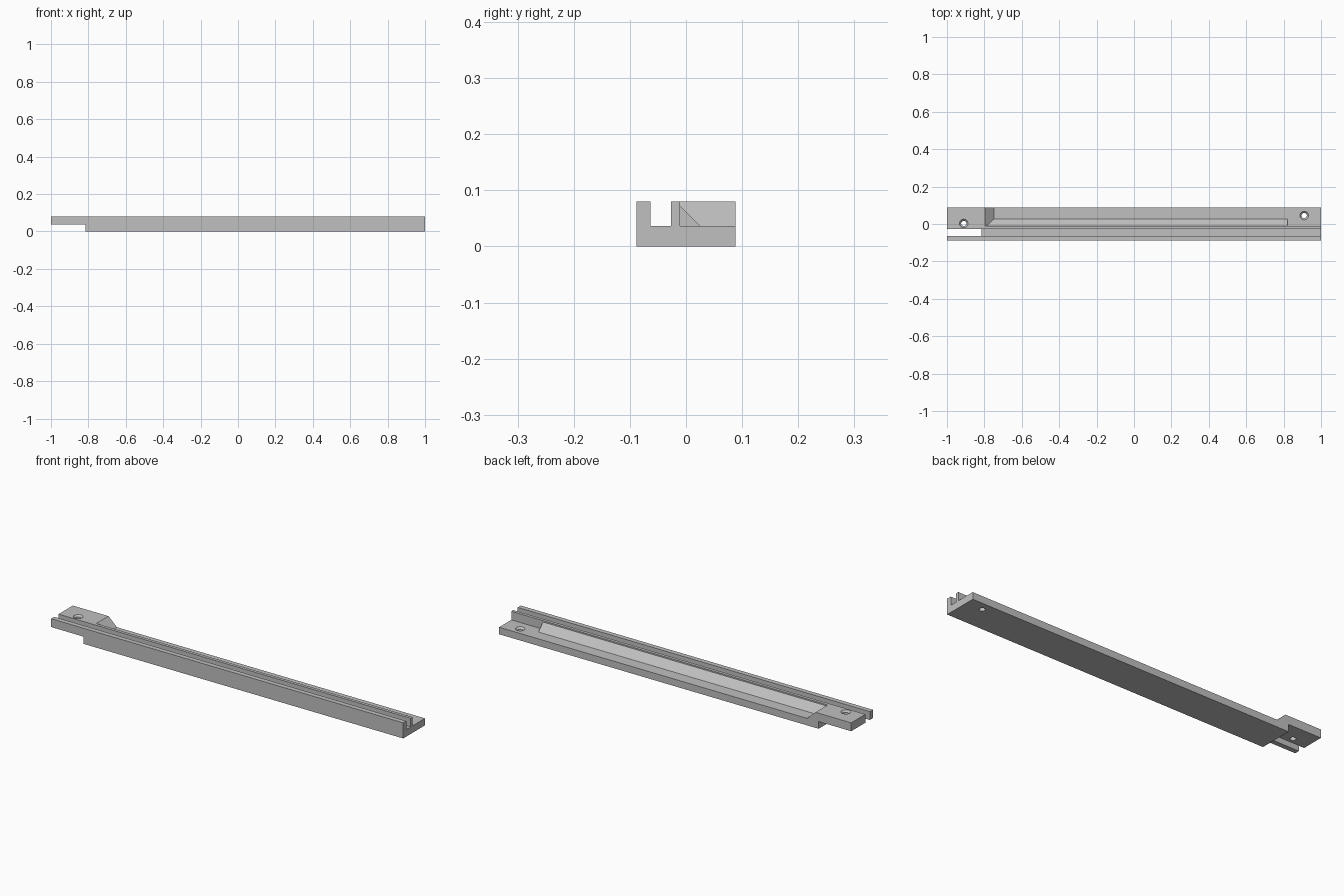
import bpy
import bmesh
from mathutils import Vector

default = bpy.data.objects.get("Cube")
if default:
    bpy.data.objects.remove(default, do_unlink=True)

GREY = (0.53, 0.53, 0.53, 1.0)
mat = bpy.data.materials.new("light grey")
mat.use_nodes = True
mat.diffuse_color = GREY
mat.node_tree.nodes["Principled BSDF"].inputs["Base Color"].default_value = GREY


def prism(name, profile, offset):
    """Extrude a closed 3D outline along an offset vector."""
    bm = bmesh.new()
    face = bm.faces.new([bm.verts.new(p) for p in profile])
    result = bmesh.ops.extrude_face_region(bm, geom=[face])
    verts = [g for g in result["geom"] if isinstance(g, bmesh.types.BMVert)]
    bmesh.ops.translate(bm, verts=verts, vec=Vector(offset))
    bmesh.ops.recalc_face_normals(bm, faces=bm.faces)
    return make_object(name, bm)


def make_object(name, bm):
    mesh = bpy.data.meshes.new(name)
    bm.to_mesh(mesh)
    bm.free()
    mesh.materials.append(mat)
    obj = bpy.data.objects.new(name, mesh)
    bpy.context.scene.collection.objects.link(obj)
    return obj


def box(name, low, high):
    x0, y0, z0 = low
    x1, y1, z1 = high
    outline = [(x0, y0, z0), (x1, y0, z0), (x1, y1, z0), (x0, y1, z0)]
    return prism(name, outline, (0, 0, z1 - z0))


def cone(name, x, y, z0, z1, r0, r1):
    bm = bmesh.new()
    bmesh.ops.create_cone(bm, cap_ends=True, segments=32,
                          radius1=r0, radius2=r1, depth=z1 - z0)
    bmesh.ops.translate(bm, verts=bm.verts, vec=(x, y, (z0 + z1) / 2))
    return make_object(name, bm)


def combine(target, tool, operation):
    """Apply a boolean and discard the tool object."""
    mod = target.modifiers.new("boolean", "BOOLEAN")
    mod.operation = operation
    mod.solver = "EXACT"
    mod.object = tool
    bpy.context.view_layer.objects.active = target
    bpy.ops.object.modifier_apply(modifier=mod.name)
    bpy.data.objects.remove(tool, do_unlink=True)


HALF, TOP, FLOOR = 0.088, 0.08, 0.036
RAIL_BACK = -0.011

# Solid bar
rail = box("slotted_rail", (-1, -HALF, 0), (1, HALF, TOP))

# Long slot and the undercut beneath the right-hand end
combine(rail, box("slot", (-1.1, -0.063, FLOOR), (1.1, -0.027, 0.2)), "DIFFERENCE")
combine(rail, box("undercut", (-1.1, -0.2, -0.1), (-0.815, 0.2, 0.037)), "DIFFERENCE")

# Low rear shelf, ending in a ramp at the raised end block
slope = (0.797 - 0.749) / (TOP - FLOOR)
ramp_top = -0.797 - slope * (0.1 - TOP)
shelf = [(-0.749, RAIL_BACK, FLOOR), (1.1, RAIL_BACK, FLOOR),
         (1.1, RAIL_BACK, 0.1), (ramp_top, RAIL_BACK, 0.1)]
combine(rail, prism("shelf", shelf, (0, 0.3, 0)), "DIFFERENCE")

# Sloping fillet along the back of the narrow wall
fillet = [(-0.79, -0.02, 0.03), (-0.79, 0.026, 0.03), (-0.79, 0.026, FLOOR),
          (-0.79, RAIL_BACK, 0.073), (-0.79, -0.02, 0.073)]
combine(rail, prism("fillet", fillet, (0.79 + 0.82, 0, 0)), "UNION")

# Countersunk screw holes, one in each end
for x, y, top in ((-0.91, 0.003, TOP), (0.91, 0.045, FLOOR)):
    combine(rail, cone("hole", x, y, -0.1, 0.2, 0.014, 0.014), "DIFFERENCE")
    combine(rail, cone("countersink", x, y, top - 0.01, top + 0.01, 0.013, 0.033),
            "DIFFERENCE")
